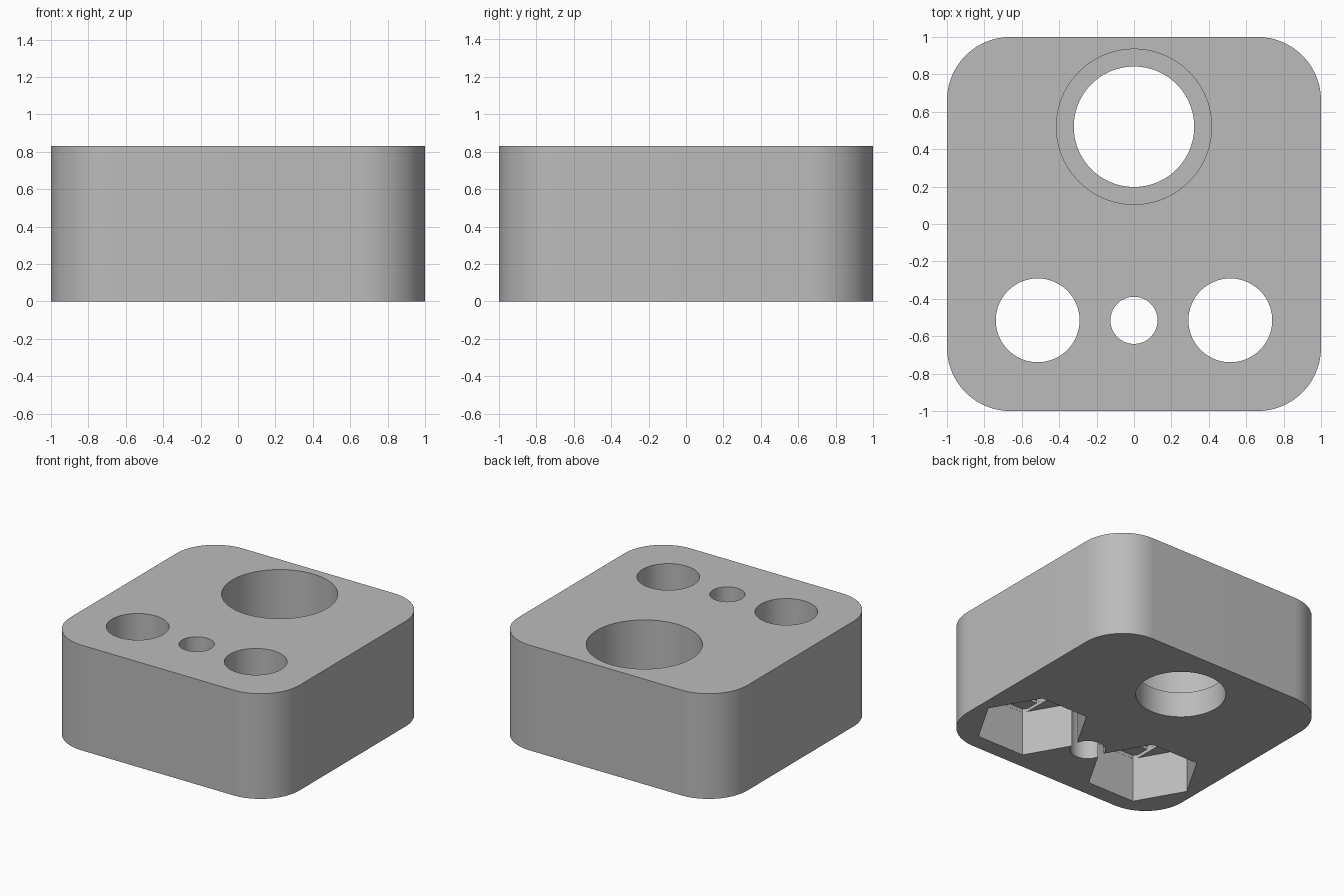
import bpy, bmesh, math

cube = bpy.data.objects.get("Cube")
if cube:
    bpy.data.objects.remove(cube, do_unlink=True)

HEIGHT, CORNER = 0.83, 0.34
HOLE_R, NUT_R = 0.225, 0.41          # screw hole radius, nut pocket circumradius
NUT_DEPTH, STEP = 0.35, 0.026        # nut pocket depth, bridging step height
ROW_Y, BORE_Y = -0.515, 0.52

grey = bpy.data.materials.new("plain grey")
grey.use_nodes = True
grey.diffuse_color = (0.5, 0.5, 0.5, 1)
grey.node_tree.nodes["Principled BSDF"].inputs["Base Color"].default_value = (0.5, 0.5, 0.5, 1)


def circle(r, n=96):
    return [(r * math.cos(2 * math.pi * i / n), r * math.sin(2 * math.pi * i / n)) for i in range(n)]


def rectangle(w, d):
    return [(w, d), (-w, d), (-w, -d), (w, -d)]


def rounded_square(half, r, n=24):
    pts = []
    for q, (sx, sy) in enumerate([(1, 1), (-1, 1), (-1, -1), (1, -1)]):
        for i in range(n + 1):
            a = math.pi / 2 * (q + i / n)
            pts.append((sx * (half - r) + r * math.cos(a), sy * (half - r) + r * math.sin(a)))
    return pts


def prism(name, outline, z0, z1, x=0, y=0):
    """Extrude a flat outline from z0 to z1."""
    bm = bmesh.new()
    face = bm.faces.new([bm.verts.new((x + px, y + py, z0)) for px, py in outline])
    top = bmesh.ops.extrude_face_region(bm, geom=[face])["geom"]
    bmesh.ops.translate(bm, vec=(0, 0, z1 - z0), verts=[v for v in top if isinstance(v, bmesh.types.BMVert)])
    bmesh.ops.recalc_face_normals(bm, faces=bm.faces)
    mesh = bpy.data.meshes.new(name)
    bm.to_mesh(mesh)
    bm.free()
    mesh.materials.append(grey)
    obj = bpy.data.objects.new(name, mesh)
    bpy.context.collection.objects.link(obj)
    return obj


block = prism("mounting_block", rounded_square(1, CORNER), 0, HEIGHT)
over = HEIGHT + 0.1

# Stepped bore: narrow through hole and wide seat open at the top
cutters = [
    prism("bore_cutter", circle(0.322), -0.1, over, 0, BORE_Y),
    prism("seat_cutter", circle(0.415), 0.2, over, 0, BORE_Y),
    prism("small_hole_cutter", circle(0.126, 64), -0.1, over, 0, ROW_Y),
]

# Screw holes with nut pockets underneath; two shallow steps bridge pocket to hole
flat = NUT_R * math.cos(math.pi / 6) - 0.001
edge = (NUT_R - HOLE_R) * math.sqrt(3) - 0.001
half = NUT_R / 2
slot = [(HOLE_R, -edge), (HOLE_R, edge), (half, flat), (-half, flat),
        (-HOLE_R, edge), (-HOLE_R, -edge), (-half, -flat), (half, -flat)]
for side, x in (("left", 0.515), ("right", -0.515)):
    cutters += [
        prism(side + "_nut_cutter", circle(NUT_R, 6), -0.1, NUT_DEPTH, x, ROW_Y),
        prism(side + "_slot_cutter", slot, 0.3, NUT_DEPTH + STEP, x, ROW_Y),
        prism(side + "_square_cutter", rectangle(HOLE_R - 0.0005, HOLE_R - 0.0005),
              0.3, NUT_DEPTH + 2 * STEP, x, ROW_Y),
        prism(side + "_hole_cutter", circle(HOLE_R - 0.001), 0.32, over, x, ROW_Y),
    ]

for cutter in cutters:
    cutter.hide_render = True
    mod = block.modifiers.new(cutter.name, "BOOLEAN")
    mod.operation, mod.solver, mod.object = "DIFFERENCE", "EXACT", cutter

# Bake the cuts, then remove the cutters
bpy.context.view_layer.update()
result = bpy.data.meshes.new_from_object(block.evaluated_get(bpy.context.evaluated_depsgraph_get()))
block.modifiers.clear()
block.data = result
for cutter in cutters:
    bpy.data.objects.remove(cutter, do_unlink=True)

bpy.ops.object.select_all(action="DESELECT")
block.select_set(True)
bpy.context.view_layer.objects.active = block
bpy.ops.object.shade_smooth_by_angle(angle=math.radians(30))
